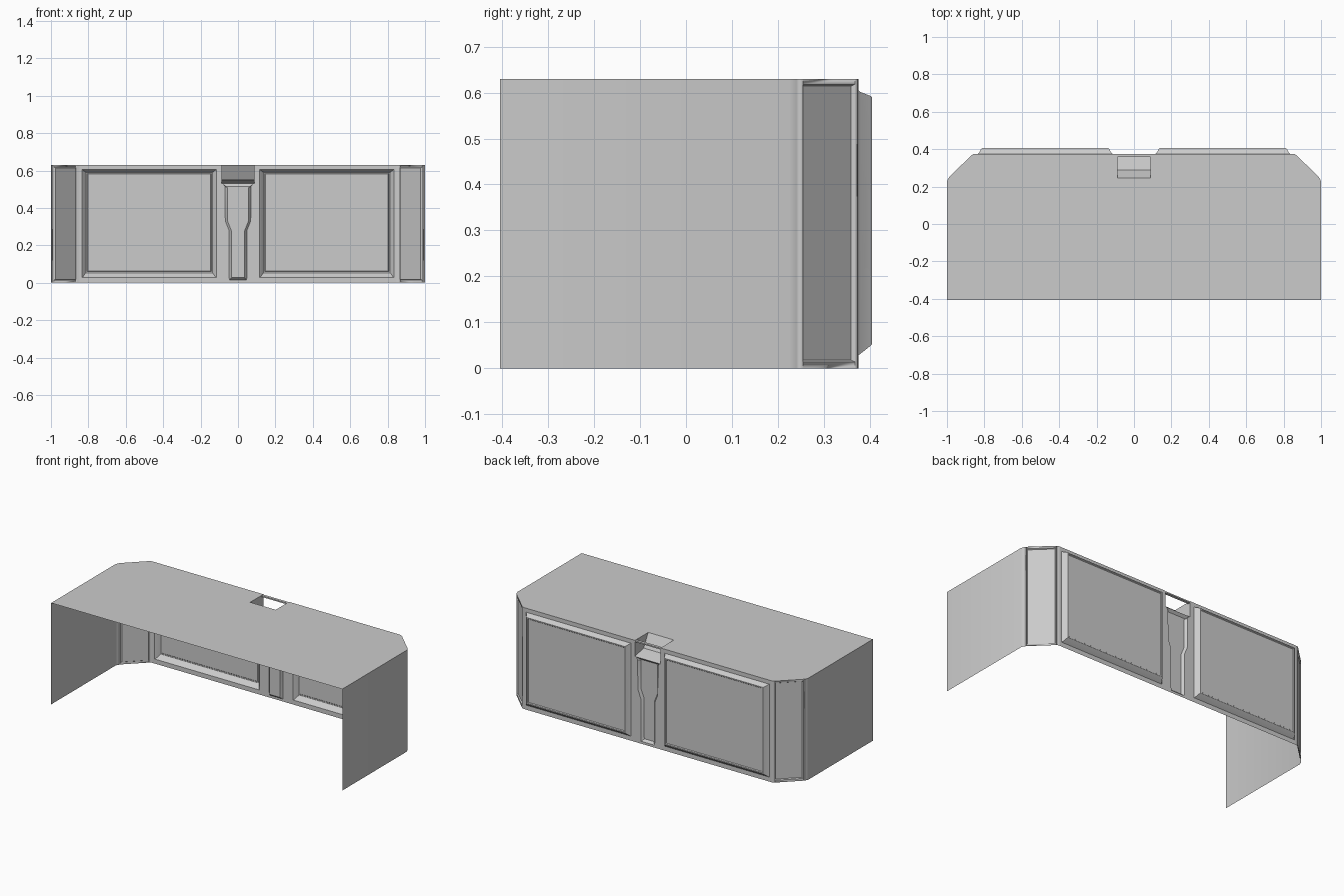
import bpy, bmesh

if "Cube" in bpy.data.objects:
    bpy.data.objects.remove(bpy.data.objects["Cube"])

H = 0.63          # height
BACK = 0.375      # back wall plane
FRONT = -0.405    # open front edge
NX, NY = 0.088, 0.245   # notch half width and depth line

# plan outline of one rounded-off corner, from side to back
CORNER = [(1, FRONT), (1, 0.225), (0.995, 0.24), (0.985, 0.255),
          (0.868, 0.368), (0.858, 0.374), (0.845, BACK)]


def make(name, faces, flip=False, mirror=True):
    """Half mesh from polygons, mirrored over x = 0."""
    bm = bmesh.new()
    for f in faces:
        bm.faces.new([bm.verts.new(p) for p in f])
    bmesh.ops.remove_doubles(bm, verts=bm.verts, dist=1e-5)
    bmesh.ops.recalc_face_normals(bm, faces=bm.faces)
    if flip:
        bmesh.ops.reverse_faces(bm, faces=bm.faces)
    me = bpy.data.meshes.new(name)
    bm.to_mesh(me)
    bm.free()
    ob = bpy.data.objects.new(name, me)
    bpy.context.collection.objects.link(ob)
    bpy.ops.object.select_all(action='DESELECT')
    bpy.context.view_layer.objects.active = ob
    ob.select_set(True)
    if mirror:
        m = ob.modifiers.new("mirror", 'MIRROR')
        m.merge_threshold = 1e-4
        bpy.ops.object.modifier_apply(modifier=m.name)
    bpy.ops.object.shade_smooth_by_angle(angle=0.5)
    return ob


def loft(rings, closed=True, cap=True):
    """Quads between successive point loops, last loop filled."""
    faces = []
    for a, b in zip(rings, rings[1:]):
        n = len(a)
        for i in range(n if closed else n - 1):
            j = (i + 1) % n
            faces.append([a[i], a[j], b[j], b[i]])
    if cap:
        faces.append(list(rings[-1]))
    return faces


def rect(x0, x1, z0, z1, y):
    return [(x0, y, z0), (x1, y, z0), (x1, y, z1), (x0, y, z1)]


# top plate with the notch in its back edge
make("top_plate", [[(0, FRONT, H)] + [(x, y, H) for x, y in CORNER]
                   + [(NX, BACK, H), (NX, NY, H), (0, NY, H)]])

# side walls and corners; the flat corner face is left open for its inset panel
sides = []
z0, z1 = 0.014, 0.618
for i, (a, b) in enumerate(zip(CORNER, CORNER[1:])):
    levels = [(0, z0), (z1, H)] if i == 3 else [(0, H)]
    for lo, hi in levels:
        sides.append([(*a, lo), (*b, lo), (*b, hi), (*a, hi)])
make("side_walls", sides)

# shallow inset panel on each angled corner
a, b = CORNER[3], CORNER[4]
d, t = 0.005, 0.004
outer = [(*a, z0), (*b, z0), (*b, z1), (*a, z1)]
inner = [(a[0] - d - t, a[1] - d + t, z0 + t), (b[0] - d + t, b[1] - d - t, z0 + t),
         (b[0] - d + t, b[1] - d - t, z1 - t), (a[0] - d - t, a[1] - d + t, z1 - t)]
make("corner_panel", loft([outer, inner]))

# back wall: frame round the big panel opening and the central channel
px0, px1, pz0, pz1 = 0.115, 0.835, 0.028, 0.605
chan = [(0.080, 0.53), (0.070, 0.515), (0.068, 0.33), (0.048, 0.28),
        (0.048, 0.03), (0.045, 0.015)]
edge = [(NX, H), (NX, 0.53)] + chan
wall = [rect(px0, px1, 0, pz0, BACK), rect(px0, px1, pz1, H, BACK),
        rect(px1, 0.845, 0, H, BACK), rect(0, px0, 0, 0.015, BACK)]
for (xa, za), (xb, zb) in zip(edge, edge[1:]):
    if za != zb:
        wall.append([(xa, BACK, za), (xb, BACK, zb), (px0, BACK, zb), (px0, BACK, za)])
make("back_wall", wall)

# raised door panels: sloped border, rim, slightly sunken face
make("door_panel", loft([
    rect(px0, px1, pz0, pz1, BACK),
    rect(px0 + .006, px1 - .006, pz0 + .004, pz1 - .004, BACK + .005),
    rect(0.134, 0.816, 0.050, 0.592, 0.403),
    rect(0.137, 0.813, 0.053, 0.590, 0.405),
    rect(0.143, 0.807, 0.060, 0.584, 0.405),
    rect(0.147, 0.803, 0.064, 0.580, 0.400)]))

# central recessed channel, narrowing half way down
rim = [(0, BACK, 0.53)] + [(x, BACK, z) for x, z in chan] + [(0, BACK, 0.015)]
floor = [(0, 0.36, 0.515)] + [(x - 0.012, 0.36, min(max(z, 0.028), 0.515)) for x, z in chan] \
    + [(0, 0.36, 0.028)]
floor[2] = (0.057, 0.36, 0.508)
floor[-3] = (0.036, 0.36, 0.04)
make("back_channel", loft([rim, floor], closed=False))

# handle pocket below the notch: sloped floor and side cheeks
prof = [(NY, H), (0.29, 0.55), (0.357, 0.535), (BACK, 0.53)]
pocket = loft([[(0, y, z) for y, z in prof], [(NX, y, z) for y, z in prof]],
              closed=False, cap=False)
pocket.append([(NX, y, z) for y, z in prof] + [(NX, BACK, H)])
make("handle_pocket", pocket, flip=True)

# thin bar across the notch
ring = [(0.358, 0.62), (BACK, 0.62), (BACK, 0.628), (0.358, 0.628)]
make("handle_bar", loft([[(0, y, z) for y, z in ring], [(NX, y, z) for y, z in ring]],
                        cap=False))
